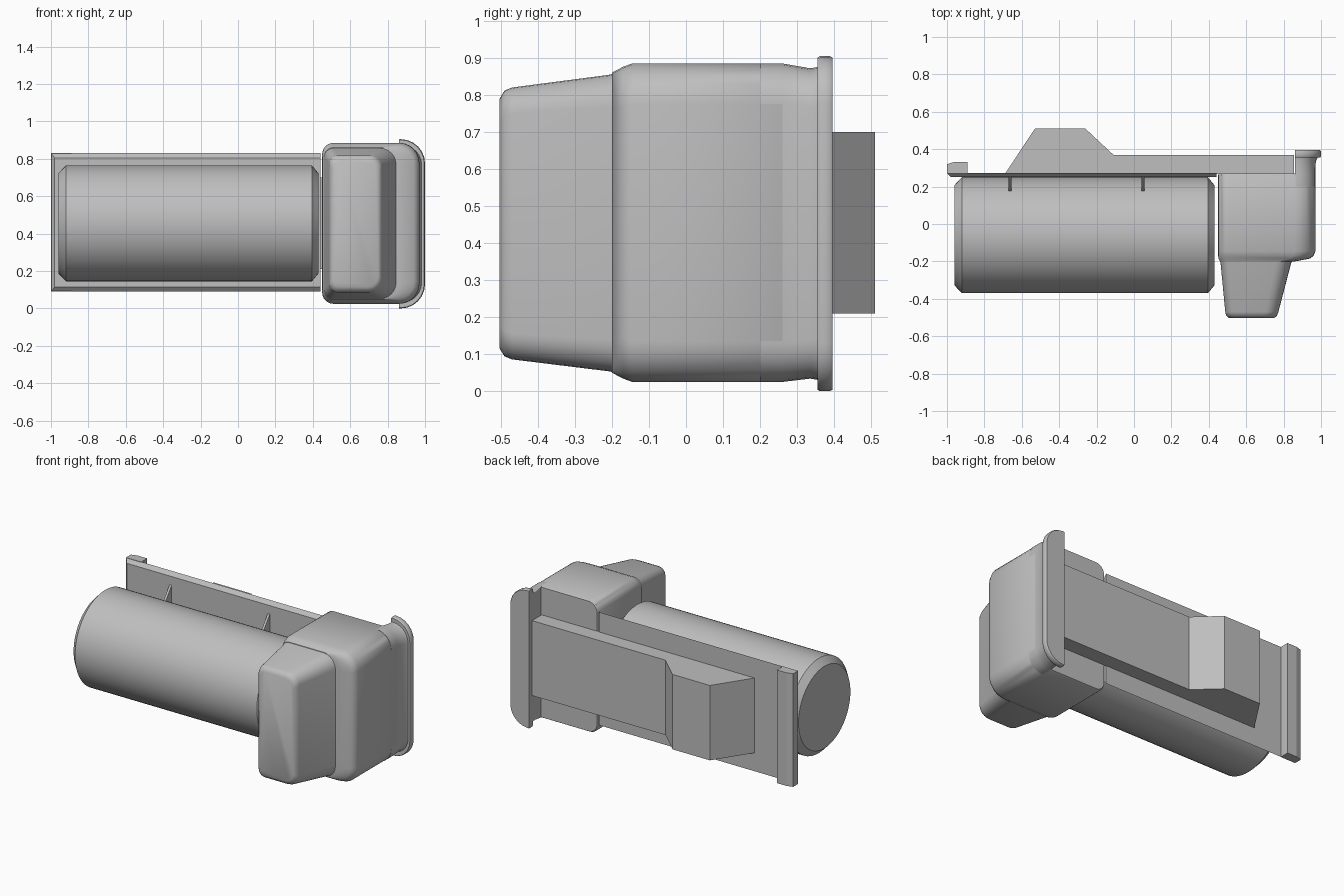
import bpy, bmesh, math
from mathutils import Matrix, Vector

if "Cube" in bpy.data.objects:
    bpy.data.objects.remove(bpy.data.objects["Cube"], do_unlink=True)

grey = bpy.data.materials.new("plain_grey")
grey.use_nodes = True
colour = (0.52, 0.52, 0.52, 1)
grey.diffuse_color = colour
grey.node_tree.nodes["Principled BSDF"].inputs["Base Color"].default_value = colour


def finish(name, bm, smooth=None):
    """Turn a bmesh into a named object with the shared material."""
    bmesh.ops.recalc_face_normals(bm, faces=bm.faces)
    mesh = bpy.data.meshes.new(name)
    bm.to_mesh(mesh)
    bm.free()
    mesh.materials.append(grey)
    obj = bpy.data.objects.new(name, mesh)
    bpy.context.collection.objects.link(obj)
    if smooth:
        bpy.ops.object.select_all(action='DESELECT')
        obj.select_set(True)
        bpy.context.view_layer.objects.active = obj
        bpy.ops.object.shade_smooth_by_angle(angle=math.radians(smooth))
    return obj


def loft(name, rings, smooth=None):
    """Skin a list of equal-length point rings and cap both ends."""
    bm = bmesh.new()
    loops = [[bm.verts.new(p) for p in ring] for ring in rings]
    for a, b in zip(loops, loops[1:]):
        for i in range(len(a)):
            j = (i + 1) % len(a)
            bm.faces.new((a[i], a[j], b[j], b[i]))
    bm.faces.new(loops[0])
    bm.faces.new(loops[-1])
    return finish(name, bm, smooth)


def section(y, x0, x1, z0, z1, r_left, r_right, steps=6):
    """Rounded rectangle in the xz plane; each x side has its own radius."""
    corners = [(x1 - r_right, z1 - r_right, r_right), (x0 + r_left, z1 - r_left, r_left),
               (x0 + r_left, z0 + r_left, r_left), (x1 - r_right, z0 + r_right, r_right)]
    ring = []
    for quarter, (cx, cz, r) in enumerate(corners):
        for s in range(steps + 1):
            a = math.pi / 2 * (quarter + s / steps)
            ring.append((cx + r * math.cos(a), y, cz + r * math.sin(a)))
    return ring


def prism(name, profile, z0, z1):
    """Extrude an xy outline upward."""
    return loft(name, [[(x, y, z) for x, y in profile] for z in (z0, z1)])


# Horizontal drum with chamfered ends
def circle(x, r, count=64):
    return [(x, -0.06 + r * math.cos(t * math.tau / count),
             0.455 + r * math.sin(t * math.tau / count)) for t in range(count)]


loft("drum", [circle(-0.96, 0.268), circle(-0.92, 0.31),
              circle(0.395, 0.31), circle(0.43, 0.268)], 30)

# Mounting plate with bevelled front edges
def rectangle(y, x0, x1, z0, z1):
    return [(x0, y, z0), (x1, y, z0), (x1, y, z1), (x0, y, z1)]


loft("mounting_plate", [rectangle(0.25, -0.98, 0.44, 0.115, 0.805),
                        rectangle(0.272, -1.0, 0.44, 0.09, 0.83)])

# Raised lip along the plate's outer end
prism("plate_lip", [(-1.0, 0.27), (-1.0, 0.32), (-0.96, 0.332),
                    (-0.89, 0.332), (-0.89, 0.27)], 0.09, 0.83)

# Rear bar with its sloped hump
prism("rear_bar", [(0.855, 0.268), (0.855, 0.37), (-0.11, 0.37), (-0.26, 0.51),
                   (-0.53, 0.51), (-0.69, 0.268)], 0.21, 0.70)

# Small gussets joining the drum to the plate, above and below
for x in (-0.67, 0.04):
    for side, label in ((1, "upper"), (-1, "lower")):
        outline = [(0.255, 0.30), (0.17, 0.19), (0.255, 0.12)]
        loft(f"{label}_gusset", [[(x + dx, y, 0.455 + side * z) for y, z in outline]
                                 for dx in (0, 0.015)])

# Rounded housing body
loft("housing_body", [
    section(-0.20, 0.46, 0.86, 0.05, 0.86, 0.05, 0.09),
    section(-0.185, 0.452, 0.94, 0.042, 0.868, 0.06, 0.10),
    section(-0.17, 0.45, 0.96, 0.034, 0.876, 0.06, 0.11),
    section(-0.145, 0.45, 0.97, 0.025, 0.885, 0.06, 0.11),
    section(0.262, 0.45, 0.97, 0.025, 0.885, 0.06, 0.11),
    section(0.27, 0.455, 0.965, 0.03, 0.88, 0.06, 0.11)], 40)

# Block that carries the body back to the flange
loft("housing_rear_block", [
    section(0.20, 0.86, 0.97, 0.025, 0.885, 0.004, 0.105),
    section(0.26, 0.86, 0.97, 0.025, 0.885, 0.004, 0.105),
    section(0.335, 0.86, 0.972, 0.034, 0.872, 0.004, 0.105),
    section(0.36, 0.86, 0.985, 0.03, 0.876, 0.004, 0.11)], 40)

# Tapered nose on the housing front
loft("housing_nose", [
    section(-0.18, 0.455, 0.855, 0.048, 0.862, 0.05, 0.09),
    section(-0.21, 0.463, 0.84, 0.054, 0.854, 0.05, 0.085),
    section(-0.47, 0.488, 0.772, 0.086, 0.82, 0.045, 0.07),
    section(-0.49, 0.493, 0.765, 0.094, 0.812, 0.045, 0.07),
    section(-0.503, 0.508, 0.75, 0.115, 0.79, 0.04, 0.06)], 40)

# End flange with rounded outer corners
loft("end_flange", [
    section(0.355, 0.86, 0.995, 0.004, 0.901, 0.004, 0.125),
    section(0.362, 0.86, 1.0, 0.0, 0.905, 0.004, 0.13),
    section(0.388, 0.86, 1.0, 0.0, 0.905, 0.004, 0.13),
    section(0.395, 0.86, 0.995, 0.004, 0.901, 0.004, 0.125)], 40)
